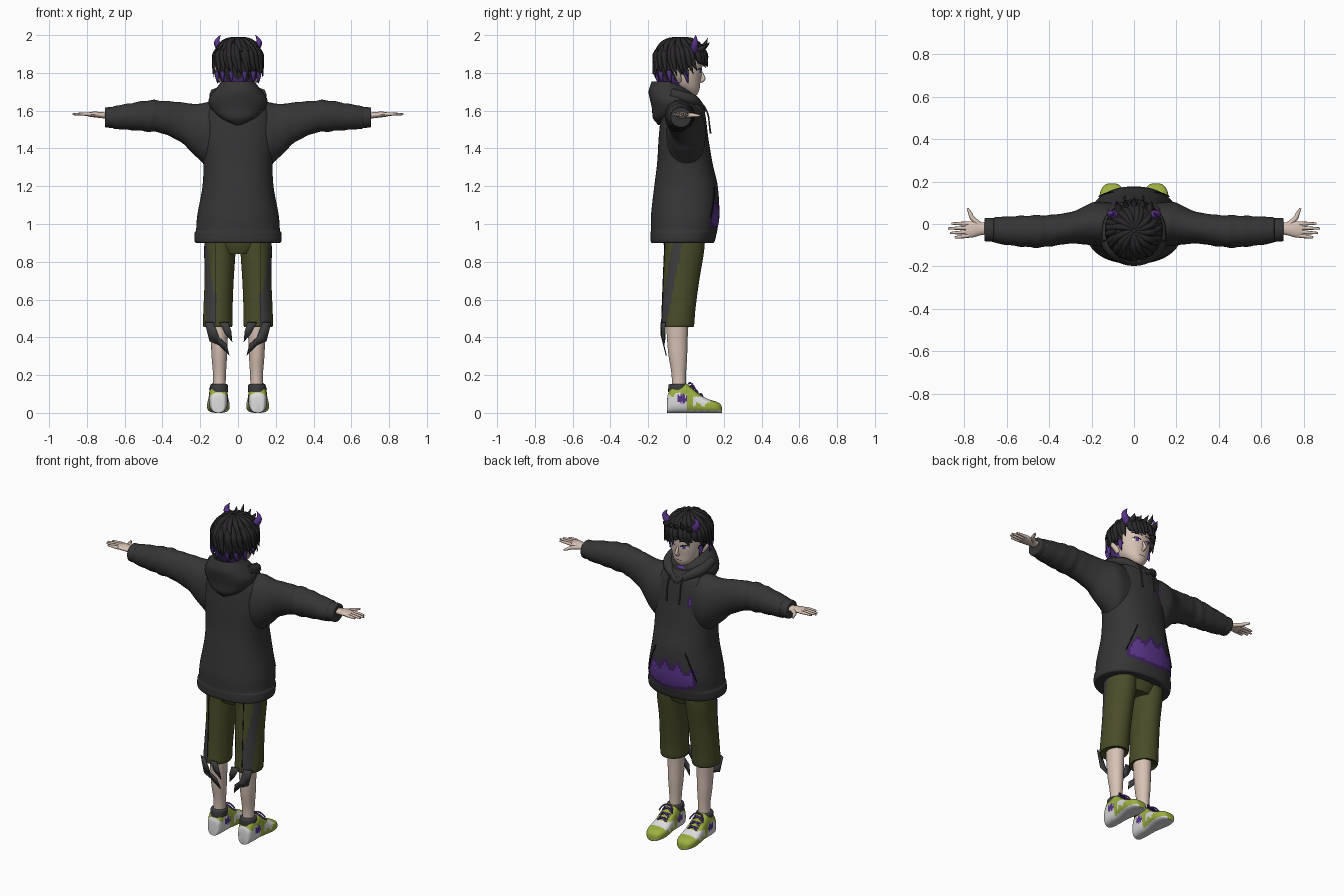
import bpy, bmesh, math, random
from mathutils import Vector

random.seed(4)
if "Cube" in bpy.data.objects:
    bpy.data.objects.remove(bpy.data.objects["Cube"])


def colour(name, r, g, b):
    m = bpy.data.materials.new(name)
    m.use_nodes = True
    m.diffuse_color = (r, g, b, 1)
    m.node_tree.nodes["Principled BSDF"].inputs["Base Color"].default_value = (r, g, b, 1)
    return m


charcoal = colour("charcoal_cloth", .036, .036, .036)
hair_black = colour("hair_black", .022, .02, .022)
skin = colour("skin", .68, .54, .46)
purple = colour("purple", .1, .035, .25)
plum = colour("dark_plum", .045, .015, .1)
olive = colour("olive_cloth", .068, .072, .022)
lime = colour("lime", .33, .43, .05)
white = colour("off_white", .72, .72, .72)
grey = colour("dark_grey", .05, .048, .048)
black = colour("ink_black", .008, .006, .01)


def finish(name, mesh, mats, mirror=False):
    ob = bpy.data.objects.new(name, mesh)
    bpy.context.collection.objects.link(ob)
    for m in mats:
        mesh.materials.append(m)
    if mirror:
        ob.modifiers.new("Mirror", "MIRROR").use_mirror_merge = False
    bpy.ops.object.select_all(action="DESELECT")
    ob.select_set(True)
    bpy.context.view_layer.objects.active = ob
    bpy.ops.object.shade_smooth_by_angle(angle=math.radians(50))
    return ob


def spline(rings, steps):
    """Smooth interpolation through the given rings."""
    out = []
    for i in range(len(rings) - 1):
        p = [rings[max(0, min(len(rings) - 1, i + k))] for k in (-1, 0, 1, 2)]
        for s in range(steps):
            t = s / steps
            out.append([.5 * (2 * b + (c - a) * t + (2 * a - 5 * b + 4 * c - d) * t * t
                              + (3 * b - a - 3 * c + d) * t ** 3) for a, b, c, d in zip(*p)])
    return out + [list(rings[-1])]


def loft(name, rings, mats, axis="z", n=32, steps=4, power=2.0, rule=None,
         mirror=False, drop=None, wobble=None):
    """Rings are (position along axis, centre a, centre b, radius a, radius b)."""
    bm = bmesh.new()
    loops = []
    for t, ca, cb, ra, rb in spline(rings, steps):
        loop = []
        for i in range(n):
            u = 2 * math.pi * i / n
            c, s = math.cos(u), math.sin(u)
            k = 1 + (wobble(t, u) if wobble else 0)
            a = ca + ra * k * math.copysign(abs(c) ** (2 / power), c)
            b = cb + rb * k * math.copysign(abs(s) ** (2 / power), s)
            loop.append(bm.verts.new({"z": (a, b, t), "x": (t, a, b), "y": (a, t, b)}[axis]))
        loops.append(loop)
    for lo, hi in zip(loops, loops[1:]):
        for i in range(n):
            bm.faces.new((lo[i], lo[(i + 1) % n], hi[(i + 1) % n], hi[i]))
    bm.faces.new(loops[0])
    bm.faces.new(loops[-1])
    bmesh.ops.recalc_face_normals(bm, faces=bm.faces)
    if rule:
        for f in bm.faces:
            f.material_index = rule(f.calc_center_median(), f.normal)
    if drop:
        gone = [f for f in bm.faces if drop(f.calc_center_median())]
        bmesh.ops.delete(bm, geom=gone, context="FACES")
    mesh = bpy.data.meshes.new(name)
    bm.to_mesh(mesh)
    bm.free()
    return finish(name, mesh, mats, mirror)


def strands(name, paths, mat, mirror=False):
    """Tapered round strands; each path is a list of (point, radius)."""
    cu = bpy.data.curves.new(name, "CURVE")
    cu.dimensions, cu.bevel_depth, cu.bevel_resolution = "3D", 1, 2
    cu.use_fill_caps, cu.resolution_u = True, 5
    for path in paths:
        sp = cu.splines.new("NURBS")
        sp.points.add(len(path) - 1)
        sp.use_endpoint_u, sp.order_u = True, 3
        for p, (co, r) in zip(sp.points, path):
            p.co, p.radius = (*co, 1), r
    tmp = bpy.data.objects.new(name + "_path", cu)
    bpy.context.collection.objects.link(tmp)
    bpy.context.view_layer.update()
    mesh = bpy.data.meshes.new_from_object(tmp.evaluated_get(bpy.context.evaluated_depsgraph_get()))
    bpy.data.objects.remove(tmp)
    mesh.materials.clear()
    return finish(name, mesh, [mat], mirror)


# Hoodie body with two torn patches
def patch_rule(c, nrm):
    if c.y < 0:
        return 0
    top = 1.1 + .02 * math.sin(c.x * 75) - 1.6 * c.x ** 2
    if abs(c.x) < .16 and .965 + c.x ** 2 < c.z < top + .025:
        return 1 if abs(c.x) < .14 and .985 + c.x ** 2 < c.z < top else 2
    d = math.hypot(c.x + .115, c.z - 1.5)
    edge = .034 + .005 * math.sin(6 * math.atan2(c.z - 1.5, c.x + .115))
    return 0 if d > edge else 1 if d < edge - .009 else 2


loft("hoodie_body", [
    (.9, 0, -.018, .2, .15), (.905, 0, -.018, .228, .168), (.95, 0, -.013, .23, .175),
    (.97, 0, -.01, .222, .176), (1.05, 0, -.004, .215, .181), (1.2, 0, 0, .188, .168),
    (1.32, 0, -.006, .184, .147), (1.45, 0, -.013, .195, .132), (1.56, 0, -.015, .185, .12),
    (1.62, 0, -.018, .15, .11), (1.66, 0, -.02, .1, .09)],
    [charcoal, purple, plum], n=112, steps=8, power=2.25, rule=patch_rule)

# Sleeves with soft folds and cuffs
loft("sleeves", [
    (.1, 0, 1.47, .1, .17), (.16, 0, 1.475, .105, .17), (.2, .0, 1.487, .1, .15),
    (.25, -.01, 1.51, .085, .127), (.3, -.018, 1.538, .074, .106), (.4, -.032, 1.566, .074, .086),
    (.47, -.035, 1.572, .076, .083), (.6, -.032, 1.567, .067, .067), (.655, -.028, 1.564, .06, .06),
    (.665, -.028, 1.564, .056, .055), (.7, -.027, 1.564, .055, .053), (.705, -.027, 1.565, .045, .042)],
    [charcoal], "x", steps=6, mirror=True,
    wobble=lambda t, u: .035 * math.sin(t * 85 + 1.5 * math.sin(u)) * max(0, min(1, (t - .28) * 5, (.66 - t) * 8)))

# Folded hood, collar, shirt and strings
loft("hood", [
    (1.525, 0, -.135, .015, .012), (1.56, 0, -.115, .09, .06), (1.61, 0, -.08, .142, .1),
    (1.655, 0, -.07, .156, .12), (1.7, 0, -.085, .13, .113), (1.74, 0, -.105, .098, .082),
    (1.755, 0, -.108, .085, .07), (1.735, 0, -.1, .075, .06), (1.66, 0, -.06, .07, .06)],
    [charcoal], power=2.1)
strands("collar", [[((.12, -.08, 1.69), .03), ((.125, -.01, 1.67), .032),
                    ((.085, .06, 1.65), .03), ((.0, .085, 1.595), .02)]], charcoal, True)
loft("inner_shirt", [(1.6, 0, .0, .075, .075), (1.66, 0, -.005, .065, .06), (1.675, 0, -.005, .055, .05)], [purple])
strands("drawstrings", [[((.04, .092, 1.63), .004), ((.045, .118, 1.59), .004), ((.045, .124, 1.52), .004),
                         ((.043, .13, 1.48), .005)]], grey, True)
strands("pocket_seams", [[((.1, .151, 1.2), .003), ((.13, .15, 1.13), .003), ((.165, .13, 1.03), .003)]], black, True)

# Hands
loft("palms", [(.69, -.022, 1.574, .028, .017), (.72, -.022, 1.576, .03, .016),
               (.76, -.025, 1.58, .038, .015), (.795, -.028, 1.58, .036, .01)],
     [skin], "x", n=16, mirror=True)
fingers = [[((.78, y, 1.581), .01), ((.82, y * 1.1, 1.583), .009), ((tip, y * 1.15, 1.581), .005)]
           for y, tip in ((.002, .86), (-.018, .876), (-.037, .868), (-.055, .845))]
fingers.append([((.72, -.01, 1.575), .014), ((.765, .025, 1.577), .012), ((.772, .052, 1.575), .009),
                ((.785, .074, 1.573), .005)])
strands("fingers", fingers, skin, True)

# Cropped trousers with an outer stripe and torn rear shreds
loft("hips", [(.84, 0, -.01, .1, .09), (.9, 0, -.01, .17, .11), (1.0, 0, -.01, .17, .12)], [olive])
loft("trouser_legs", [
    (.462, .107, -.045, .06, .07), (.46, .107, -.045, .077, .087), (.55, .106, -.038, .077, .088),
    (.7, .1, -.025, .077, .095), (.85, .096, -.01, .083, .105), (.95, .092, -.008, .085, .11)],
    [olive, grey], n=64, steps=5, mirror=True,
    rule=lambda c, nrm: int(nrm.x > .1 and abs(c.y + .045 + .19 * max(0, .9 - c.z)) < .024))
strands("trouser_seams", [[((x, -.13, .47), .002), ((x, -.122, .7), .002), ((x, -.112, .92), .002)]
                          for x in (.118,)], black, True)
bm = bmesh.new()
for outline in ([(.175, .48), (.15, .38), (.1, .36), (.045, .305), (.06, .365), (.1, .4), (.13, .48)],
                [(.1, .48), (.07, .42), (.03, .375), (.035, .43), (.05, .48)]):
    bm.faces.new([bm.verts.new((x, -.13 + .25 * max(0, .42 - z) + .5 * max(0, x - .13), z)) for x, z in outline])
mesh = bpy.data.meshes.new("torn_shreds")
bm.to_mesh(mesh)
bm.free()
finish("torn_shreds", mesh, [grey], True).modifiers.new("Solid", "SOLIDIFY").thickness = .006

# Shins and ankle bands
loft("shins", [(.1, .1, -.038, .034, .038), (.2, .098, -.038, .034, .038), (.3, .099, -.043, .041, .049),
               (.4, .099, -.046, .045, .055), (.5, .1, -.045, .05, .06)], [skin], n=24, mirror=True)
loft("shoe_collars", [(.11, .1, -.04, .047, .054), (.145, .1, -.04, .047, .053), (.153, .1, -.04, .04, .045)],
     [grey], n=24, mirror=True)


# Trainers: white sole and panels, purple blot
def shoe_rule(c, nrm):
    if c.z < .014:
        return 1
    if math.hypot(c.y + .02, c.z - .075) < .024 + .006 * math.sin(c.y * 400) and abs(nrm.x) > .6:
        return 2
    heel = c.y < .005 and c.z < .095 + .015 * math.sin(c.y * 110)
    side = .04 < c.y < .125 and .045 + .012 * math.sin(c.y * 120) < c.z < .085
    return int(heel or side)


shoe = [(-.1, .07, .02), (-.095, .1, .036), (-.07, .14, .046), (-.03, .148, .05), (.0, .155, .05),
        (.03, .135, .051), (.07, .1, .056), (.12, .072, .06), (.16, .06, .052), (.183, .046, .036), (.19, .03, .02)]
loft("trainers", [(y, .104, h / 2, w, h / 2) for y, h, w in shoe],
     [lime, white, purple], "y", n=56, steps=5, power=2.8, rule=shoe_rule, mirror=True)
laces = [[((.104 - .03 * s, y, z - .012), .005), ((.104, y + .01, z + .004), .005), ((.104 + .03 * s, y + .018, z - .02), .005)]
         for y, z in ((.02, .148), (.045, .125), (.07, .106)) for s in (1, -1)]
laces += [[((.104, .015, .155), .005), ((.104 + s * .03, .025, .17), .005), ((.104 + s * .045, .05, .125), .004)]
          for s in (1, -1)]
strands("laces", laces, purple, True)


# Head with painted eyes, brows and mouth
def face_rule(c, nrm):
    if c.y < .01:
        return 0
    x, z = abs(c.x) - .04, c.z - 1.808
    if abs(x) < .027 and abs(z - .04 - .15 * x) < .004:
        return 3
    if abs(c.x) < .02 and abs(c.z - 1.722) < .002:
        return 3
    lid = .013 * (1 - (x / .026) ** 2) + .1 * x
    if abs(x) < .026 and -.6 * lid < z < lid + .006:
        return 3 if z > lid - .001 else 2 if abs(x) < .009 else 1
    return 0


loft("neck", [(1.6, 0, -.025, .05, .05), (1.68, 0, -.03, .045, .047), (1.76, 0, -.03, .048, .05)], [skin], n=24)
loft("head", [
    (1.68, 0, .04, .012, .012), (1.69, 0, .03, .036, .032), (1.715, 0, .012, .062, .06), (1.75, 0, -.012, .083, .088),
    (1.8, 0, -.025, .096, .108), (1.86, 0, -.028, .1, .114), (1.92, 0, -.028, .088, .1), (1.955, 0, -.028, .04, .05)],
    [skin, white, purple, black], n=128, steps=11, power=2.1, rule=face_rule)
strands("nose", [[((0, .078, 1.81), .006), ((0, .092, 1.78), .009), ((0, .094, 1.764), .011), ((0, .075, 1.755), .009)]], skin)
strands("ears", [[((.085, -.035, 1.755), .012), ((.1, -.04, 1.785), .02), ((.115, -.06, 1.815), .012),
                  ((.122, -.075, 1.835), .002)]], skin, True)


# Hair cap with purple undercut, layered locks, quiff and horns
def off_face(c):
    jag = .012 * math.sin(c.x * 140)
    return (c.y > .015 and c.z < 1.87 + jag) or (c.y > -.03 and c.z < 1.785 + jag)


loft("hair_cap", [
    (1.71, 0, -.055, .055, .055), (1.75, 0, -.06, .085, .083), (1.8, 0, -.048, .112, .115), (1.86, 0, -.032, .124, .13),
    (1.92, 0, -.026, .113, .122), (1.96, 0, -.022, .08, .09), (1.982, 0, -.022, .035, .04)],
    [hair_black, purple], n=72, steps=6, drop=off_face,
    rule=lambda c, nrm: int(c.z < 1.775 + .015 * math.sin(13 * math.atan2(c.y + .04, c.x))))


def around(a, r, z):
    return Vector((r * .95 * math.cos(a), -.03 + r * 1.03 * math.sin(a), z))


locks = []
for i in range(30):
    a = 2 * math.pi * i / 30 + random.uniform(-.08, .08)
    front = max(0, math.sin(a))
    tip = random.uniform(1.775, 1.82) + .055 * front
    locks.append([(around(a, .085, 1.95), .012), (around(a + .1, .125, 1.91), .02),
                  (around(a + .15, .128, 1.86), .017), (around(a + .3, .142, tip), .001)])
for i in range(16):
    a = 2 * math.pi * i / 16 + random.uniform(-.1, .1)
    locks.append([(around(a, .01, 1.982), .008), (around(a + .2, .06, 1.975), .018),
                  (around(a + .35, .112, 1.935), .015), (around(a + .5, .135, random.uniform(1.87, 1.92)), .001)])
for x in (-.07, -.035, 0, .035, .07):
    locks.append([((x, .05, 1.92), .022), ((x * 1.1, .095, 1.925), .018),
                  ((x * 1.2, .125 - abs(x) * .3, random.uniform(1.95, 1.985)), .001)])
strands("hair_locks", locks, hair_black)
strands("undercut_locks", [[((x, y, 1.81), .014), ((x * 1.05, y, 1.78), .012), ((x, y + .012, 1.745), .001)]
                           for x, y in ((.1, .0), (.108, -.09), (.08, -.135), (.035, -.158))], purple, True)
strands("horns", [[((.08, .04, 1.915), .024), ((.108, .046, 1.945), .021),
                   ((.113, .05, 1.975), .013), ((.092, .052, 2.0), .001)]], purple, True)
